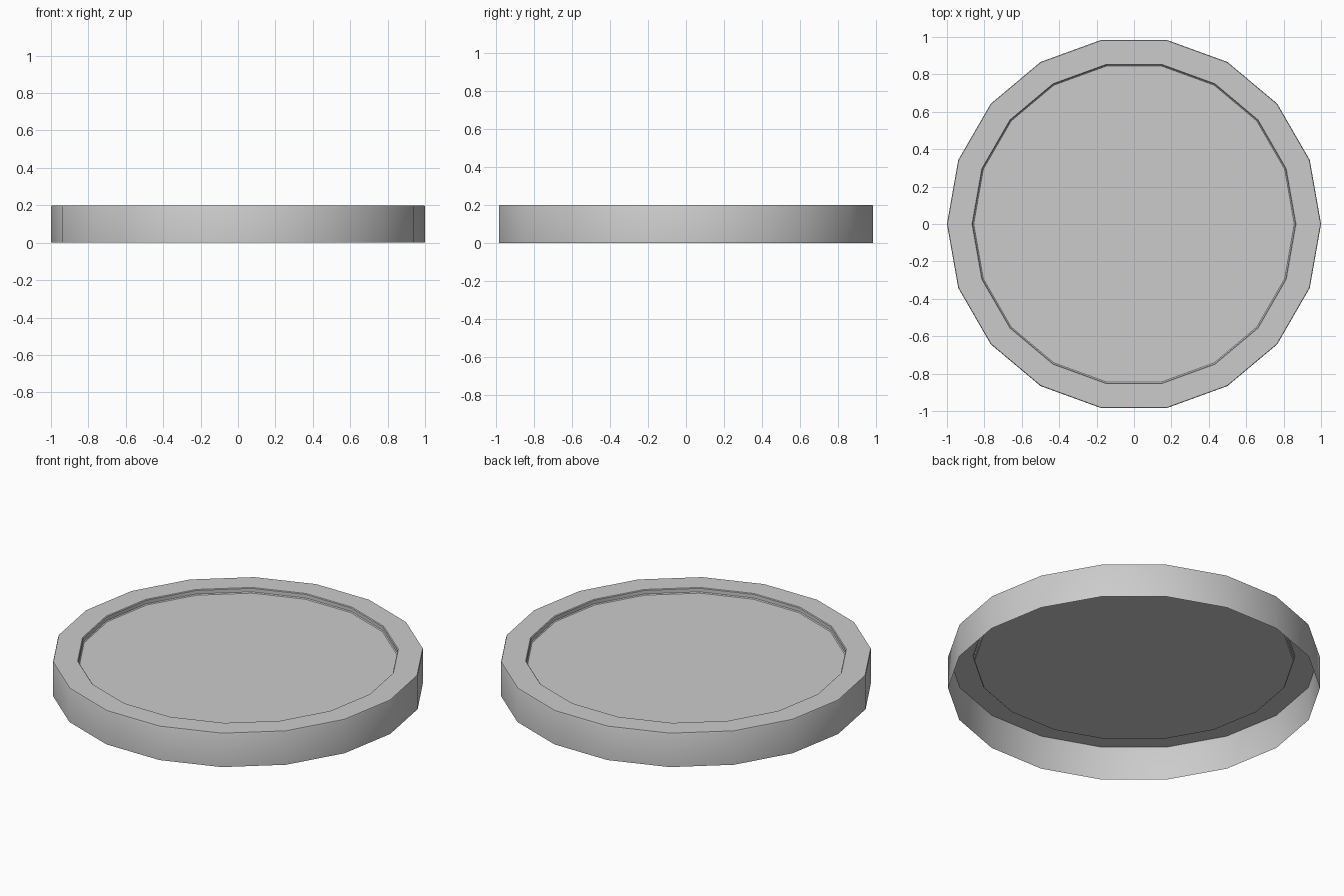
import bpy, bmesh
from math import cos, sin, tau, radians

if "Cube" in bpy.data.objects:
    bpy.data.objects.remove(bpy.data.objects["Cube"])

SIDES = 18

# Profile from the open bottom edge, up the wall, over the rim, into the recess
profile = [(1.0, 0.0), (1.0, 0.193), (0.997, 0.2),
           (0.866, 0.2), (0.862, 0.196), (0.862, 0.175), (0.857, 0.17)]

bm = bmesh.new()
rings = [[bm.verts.new((r * cos(tau * i / SIDES), r * sin(tau * i / SIDES), z))
          for i in range(SIDES)] for r, z in profile]

# Wall and rim bands
for low, high in zip(rings, rings[1:]):
    for i in range(SIDES):
        j = (i + 1) % SIDES
        bm.faces.new((low[i], low[j], high[j], high[i]))

# Recessed floor
bm.faces.new(rings[-1])

mesh = bpy.data.meshes.new("round_lid")
bm.to_mesh(mesh)
bm.free()
lid = bpy.data.objects.new("round_lid", mesh)
bpy.context.collection.objects.link(lid)

# Smooth wall with sharp rim edges
bpy.context.view_layer.objects.active = lid
lid.select_set(True)
bpy.ops.object.shade_smooth_by_angle(angle=radians(30))
